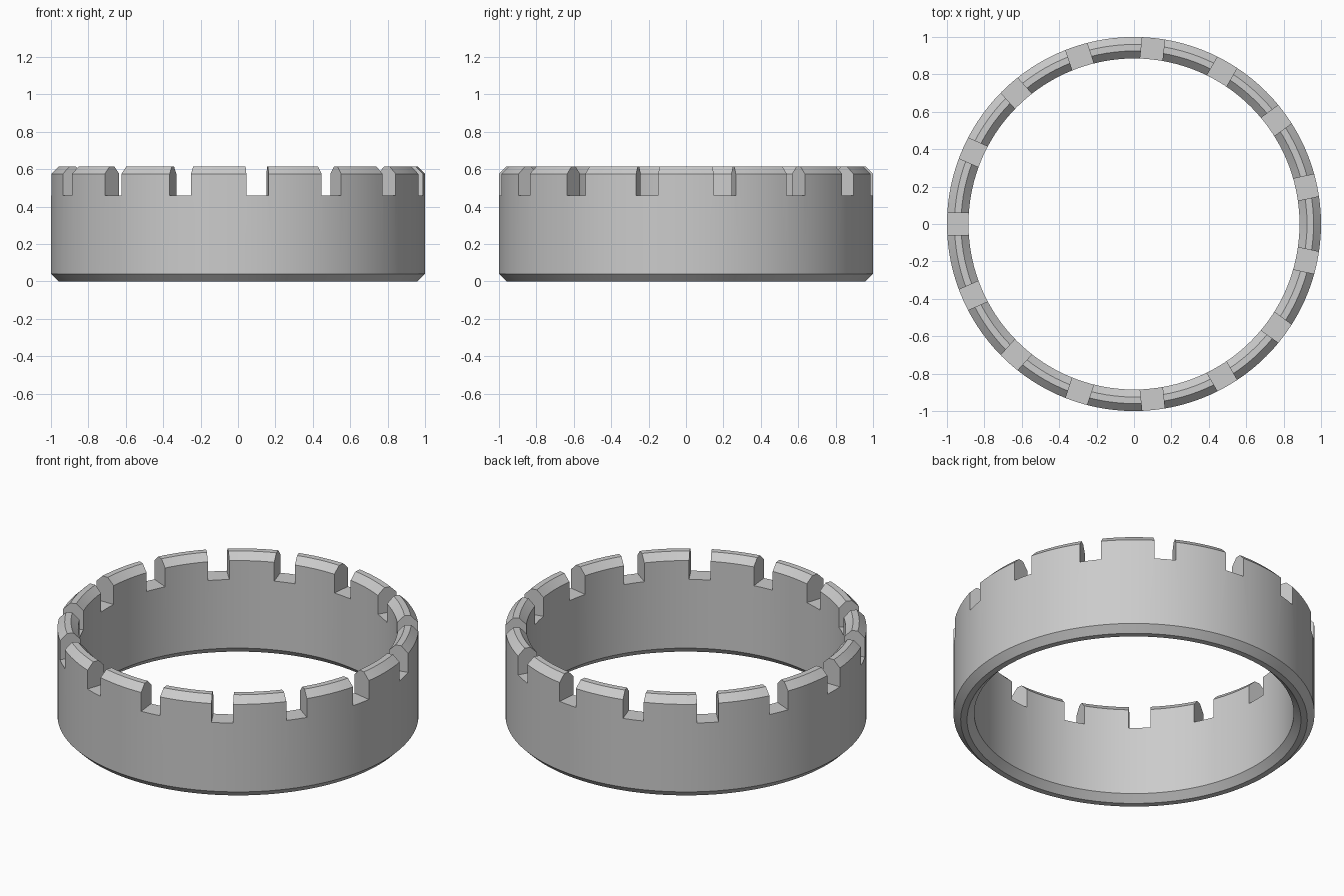
import bpy
import bmesh
import math
from mathutils import Matrix

if "Cube" in bpy.data.objects:
    bpy.data.objects.remove(bpy.data.objects["Cube"])

R_OUT, R_IN, HEIGHT, CHAMFER = 1.0, 0.885, 0.615, 0.04
NOTCHES, NOTCH_WIDTH, NOTCH_FLOOR = 15, 0.12, 0.46
SEGMENTS = 120

grey = bpy.data.materials.new("plain_grey")
grey.diffuse_color = (0.6, 0.6, 0.6, 1)
grey.use_nodes = True
grey.node_tree.nodes["Principled BSDF"].inputs["Base Color"].default_value = grey.diffuse_color


def add_object(name, bm):
    bmesh.ops.recalc_face_normals(bm, faces=bm.faces)
    mesh = bpy.data.meshes.new(name)
    bm.to_mesh(mesh)
    bm.free()
    mesh.materials.append(grey)
    obj = bpy.data.objects.new(name, mesh)
    bpy.context.collection.objects.link(obj)
    return obj


# Ring: chamfered wall section turned around z
c = CHAMFER
profile = [(R_OUT - c, 0), (R_OUT, c), (R_OUT, HEIGHT - c), (R_OUT - c, HEIGHT),
           (R_IN + c, HEIGHT), (R_IN, HEIGHT - c), (R_IN, c), (R_IN + c, 0)]
bm = bmesh.new()
loops = []
for i in range(SEGMENTS):
    a = 2 * math.pi * i / SEGMENTS
    loops.append([bm.verts.new((r * math.cos(a), r * math.sin(a), z)) for r, z in profile])
for i, loop in enumerate(loops):
    after = loops[(i + 1) % SEGMENTS]
    for j in range(len(profile)):
        k = (j + 1) % len(profile)
        bm.faces.new((loop[j], after[j], after[k], loop[k]))
ring = add_object("notched_ring", bm)

# Notch cutters: straight-sided blocks spaced evenly around the rim
bm = bmesh.new()
for i in range(NOTCHES):
    turn = Matrix.Rotation(math.pi + 2 * math.pi * i / NOTCHES, 4, 'Z')
    place = Matrix.Translation(((R_OUT + R_IN) / 2, 0, NOTCH_FLOOR + 0.2))
    size = Matrix.Diagonal((0.3, NOTCH_WIDTH, 0.4, 1))
    bmesh.ops.create_cube(bm, size=1, matrix=turn @ place @ size)
cutter = add_object("notch_cutter", bm)
cutter.hide_render = True

# Cut the notches, then remove the helper
bpy.context.view_layer.objects.active = ring
ring.select_set(True)
cut = ring.modifiers.new("notches", 'BOOLEAN')
cut.operation = 'DIFFERENCE'
cut.solver = 'EXACT'
cut.object = cutter
bpy.ops.object.modifier_apply(modifier=cut.name)
bpy.data.objects.remove(cutter, do_unlink=True)

# Smooth walls with crisp chamfers and notch edges
bpy.ops.object.shade_smooth_by_angle(angle=math.radians(30))
